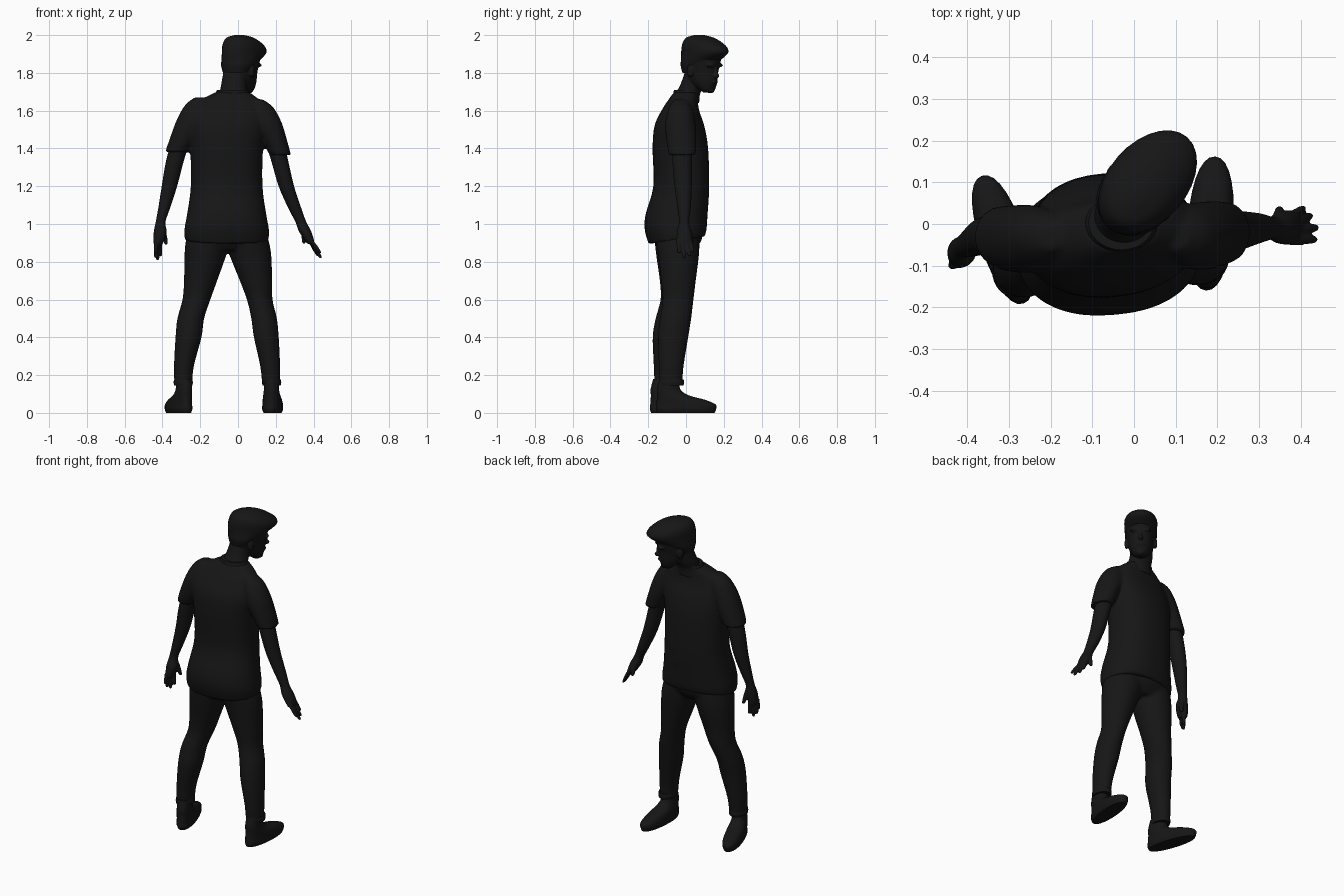
import bpy, bmesh, math
from mathutils import Matrix, Vector

black = bpy.data.materials.new("black")
black.diffuse_color = (0.008, 0.008, 0.008, 1)


def finish(ob):
    bpy.ops.object.select_all(action='DESELECT')
    ob.select_set(True)
    bpy.context.view_layer.objects.active = ob
    bpy.ops.object.shade_smooth_by_angle(angle=math.radians(50))
    return ob


def catmull(a, b, c, d, t):
    return [0.5 * (2 * q + (r - p) * t + (2 * p - 5 * q + 4 * r - s) * t * t
                   + (3 * q - p - 3 * r + s) * t ** 3) for p, q, r, s in zip(a, b, c, d)]


def loft(name, rings, n=28, steps=4, matrix=None, power=2.0, rot=0, tilt=0):
    """Closed skin over horizontal slices (x, y, z, rx, ry), smoothly interpolated."""
    dense = []
    for i in range(len(rings) - 1):
        a, b, c, d = (rings[max(i - 1, 0)], rings[i], rings[i + 1],
                      rings[min(i + 2, len(rings) - 1)])
        dense += [catmull(a, b, c, d, k / steps) for k in range(steps)]
    dense.append(list(rings[-1]))
    bm = bmesh.new()
    loops = []
    ca, sa = math.cos(rot), math.sin(rot)
    for j, (x, y, z, rx, ry) in enumerate(dense):
        loop = []
        for i in range(n):
            t = 2 * math.pi * i / n
            c, s = math.cos(t), math.sin(t)
            u = rx * math.copysign(abs(c) ** (2 / power), c)
            v = ry * math.copysign(abs(s) ** (2 / power), s)
            dz = tilt * s * max(0, 1 - j / steps)
            loop.append(bm.verts.new((x + u * ca - v * sa, y + u * sa + v * ca, z + dz)))
        loops.append(loop)
    for p, q in zip(loops, loops[1:]):
        for i in range(n):
            k = (i + 1) % n
            bm.faces.new((p[i], p[k], q[k], q[i]))
    bm.faces.new(loops[0])
    bm.faces.new(loops[-1])
    bmesh.ops.recalc_face_normals(bm, faces=bm.faces)
    me = bpy.data.meshes.new(name)
    bm.to_mesh(me)
    bm.free()
    ob = bpy.data.objects.new(name, me)
    bpy.context.collection.objects.link(ob)
    me.materials.append(black)
    if matrix:
        me.transform(matrix)
    return finish(ob)


def ball(name, loc, size, matrix=Matrix()):
    bm = bmesh.new()
    bmesh.ops.create_uvsphere(bm, u_segments=16, v_segments=10, radius=1)
    me = bpy.data.meshes.new(name)
    bm.to_mesh(me)
    bm.free()
    me.transform(matrix @ Matrix.Translation(loc) @ Matrix.Diagonal((*size, 1)))
    me.materials.append(black)
    ob = bpy.data.objects.new(name, me)
    bpy.context.collection.objects.link(ob)
    return finish(ob)


def fuse(name, parts, voxel=0.009, smooth=4):
    """Join overlapping shells into one blended surface."""
    bpy.ops.object.select_all(action='DESELECT')
    for p in parts:
        p.select_set(True)
    ob = parts[0]
    bpy.context.view_layer.objects.active = ob
    bpy.ops.object.join()
    ob.name = name
    m = ob.modifiers.new("blend", 'REMESH')
    m.mode, m.voxel_size, m.use_smooth_shade = 'VOXEL', voxel, True
    s = ob.modifiers.new("soften", 'SMOOTH')
    s.factor, s.iterations = 0.5, smooth
    return ob


# T-shirt: body and two sleeves
shirt = loft("shirt", [
    (-.06, -.05, .915, .222, .147), (-.06, -.055, .97, .224, .162), (-.06, -.05, 1.05, .21, .163),
    (-.06, -.025, 1.2, .19, .147), (-.06, -.03, 1.4, .193, .146), (-.055, -.035, 1.52, .21, .13),
    (-.05, -.03, 1.6, .2, .098), (-.04, -.015, 1.66, .15, .075), (-.03, -.0, 1.70, .085, .062)],
    n=40, power=2.3, rot=math.radians(5), tilt=.02)
sleeve_l = loft("sleeve_left", [
    (-.2, -.03, 1.67, .03, .03), (-.215, -.03, 1.63, .065, .06), (-.245, -.035, 1.55, .08, .08),
    (-.29, -.035, 1.45, .072, .08), (-.322, -.03, 1.38, .064, .072)])
sleeve_r = loft("sleeve_right", [
    (.1, -.03, 1.66, .03, .03), (.12, -.03, 1.62, .065, .06), (.15, -.03, 1.54, .08, .08),
    (.19, -.025, 1.45, .068, .08), (.224, -.02, 1.365, .057, .072)])
fuse("shirt", [shirt, sleeve_l, sleeve_r])

# Trousers: hips and two legs
hips = loft("hips", [(-.06, -.045, .86, .17, .09), (-.06, -.045, .92, .215, .13), (-.06, -.045, .98, .2, .13)])
leg_l = loft("leg_left", [
    (-.15, -.05, .96, .12, .12), (-.17, -.045, .85, .113, .115), (-.198, -.045, .7, .088, .094),
    (-.22, -.05, .6, .074, .085), (-.25, -.078, .5, .071, .083), (-.262, -.097, .4, .069, .08),
    (-.286, -.105, .25, .053, .066), (-.29, -.108, .15, .047, .06)])
leg_r = loft("leg_right", [
    (.03, -.05, .96, .12, .12), (.062, -.04, .85, .113, .11), (.095, -.04, .7, .086, .092),
    (.115, -.042, .6, .068, .082), (.138, -.055, .5, .068, .083), (.15, -.068, .4, .066, .08),
    (.17, -.078, .25, .053, .066), (.175, -.08, .15, .047, .06)])
fuse("trousers", [hips, leg_l, leg_r])

# Trouser cuffs and shoes
for side, x, y, turn in (("left", -.29, -.115, 18), ("right", .178, -.08, -4)):
    loft("cuff_" + side, [(x, y + .005, .145, .048, .062), (x, y + .005, .162, .051, .065),
                          (x, y + .005, .178, .048, .062)])
    loft("shoe_" + side, [
        (0, .08, 0, .046, .152), (0, .08, .02, .054, .16), (0, .08, .045, .053, .157),
        (0, .052, .07, .05, .127), (0, .012, .092, .045, .085), (0, -.012, .125, .04, .062),
        (0, -.008, .18, .038, .052)],
        matrix=Matrix.Translation((x, y, 0)) @ Matrix.Rotation(math.radians(turn), 4, 'Z'), power=2.2)

# Arms with palms
arm_l = loft("arm_left", [
    (-.3, -.03, 1.45, .05, .055), (-.335, -.03, 1.33, .047, .052), (-.363, -.03, 1.2, .041, .045),
    (-.392, -.045, 1.08, .031, .034), (-.41, -.055, 1.01, .026, .026), (-.412, -.065, .96, .034, .036),
    (-.42, -.07, .91, .028, .036), (-.424, -.07, .885, .02, .03)])
arm_r = loft("arm_right", [
    (.19, -.02, 1.45, .05, .055), (.222, -.02, 1.33, .045, .052), (.256, -.015, 1.2, .041, .046),
    (.298, -.01, 1.09, .035, .036), (.333, -.01, 1.01, .029, .027), (.353, -.01, .965, .033, .038),
    (.375, -.008, .92, .026, .041), (.385, -.006, .895, .018, .036)])


def finger(a, b, r):
    a, b = Vector(a), Vector(b)
    mid = (a + b) / 2 + Vector((0, 0, .004))
    return loft("finger", [(*a, r, r), (*mid, r * .95, r * .95), (*b.lerp(mid, .2), r * .8, r * .8),
                           (*b, r * .3, r * .3)], n=12)


# Fingers: knuckle and tip for each, thumb last
left = [finger(*f) for f in (
    ((-.432, -.097, .91), (-.438, -.1, .845), .011), ((-.43, -.08, .9), (-.436, -.085, .82), .012),
    ((-.422, -.062, .9), (-.426, -.066, .808), .012), ((-.414, -.045, .9), (-.41, -.048, .828), .012),
    ((-.395, -.045, .97), (-.38, -.03, .89), .013))]
right = [finger(*f) for f in (
    ((.38, -.04, .92), (.436, -.037, .845), .012), ((.382, -.02, .91), (.44, -.008, .818), .012),
    ((.382, .002, .91), (.425, .02, .828), .012), ((.378, .02, .92), (.408, .038, .85), .011),
    ((.345, .015, .97), (.35, .035, .895), .013))]
fuse("left_arm_and_hand", [arm_l] + left, .005, 2)
fuse("right_arm_and_hand", [arm_r] + right, .005, 2)

# Neck and head, turned to one side
turn = Matrix.Translation((.02, .085, 0)) @ Matrix.Rotation(math.radians(-41), 4, 'Z')
neck = loft("neck", [(-.03, .0, 1.64, .09, .07), (-.025, .01, 1.69, .075, .065),
                     (-.022, .035, 1.74, .067, .064), (-.01, .06, 1.82, .065, .06)])
skull = loft("skull", [
    (0, .04, 1.695, .025, .022), (0, .035, 1.715, .044, .044), (0, .008, 1.755, .064, .083),
    (0, -.006, 1.8, .074, .1), (0, -.004, 1.85, .083, .11), (0, 0, 1.89, .088, .116),
    (0, 0, 1.93, .086, .112), (0, 0, 1.97, .065, .085)], matrix=turn)
face = [skull, neck,
        ball("nose", (0, .1, 1.785), (.014, .018, .014), turn),
        ball("nose_bridge", (0, .094, 1.81), (.01, .014, .028), turn),
        ball("lips", (0, .083, 1.75), (.026, .014, .011), turn),
        ball("chin", (0, .06, 1.71), (.025, .02, .018), turn)]
for s in (-1, 1):
    face.append(ball("brow", (s * .033, .09, 1.84), (.028, .016, .01), turn))
    face.append(ball("ear", (s * .083, -.012, 1.81), (.011, .02, .034), turn))
fuse("head", face, .005, 2)

# Swept-up hair
loft("hair", [
    (0, -.045, 1.80, .07, .07), (0, -.03, 1.84, .088, .093), (0, -.005, 1.872, .092, .118),
    (0, .018, 1.905, .094, .143), (0, .016, 1.935, .094, .138), (0, .0, 1.965, .083, .112),
    (0, -.015, 1.988, .058, .078), (0, -.02, 2.0, .02, .03)], matrix=turn)

# Shirt collar
loft("collar", [(-.03, .0, 1.685, .09, .068), (-.03, .002, 1.7, .086, .068), (-.03, .004, 1.71, .079, .066)])
